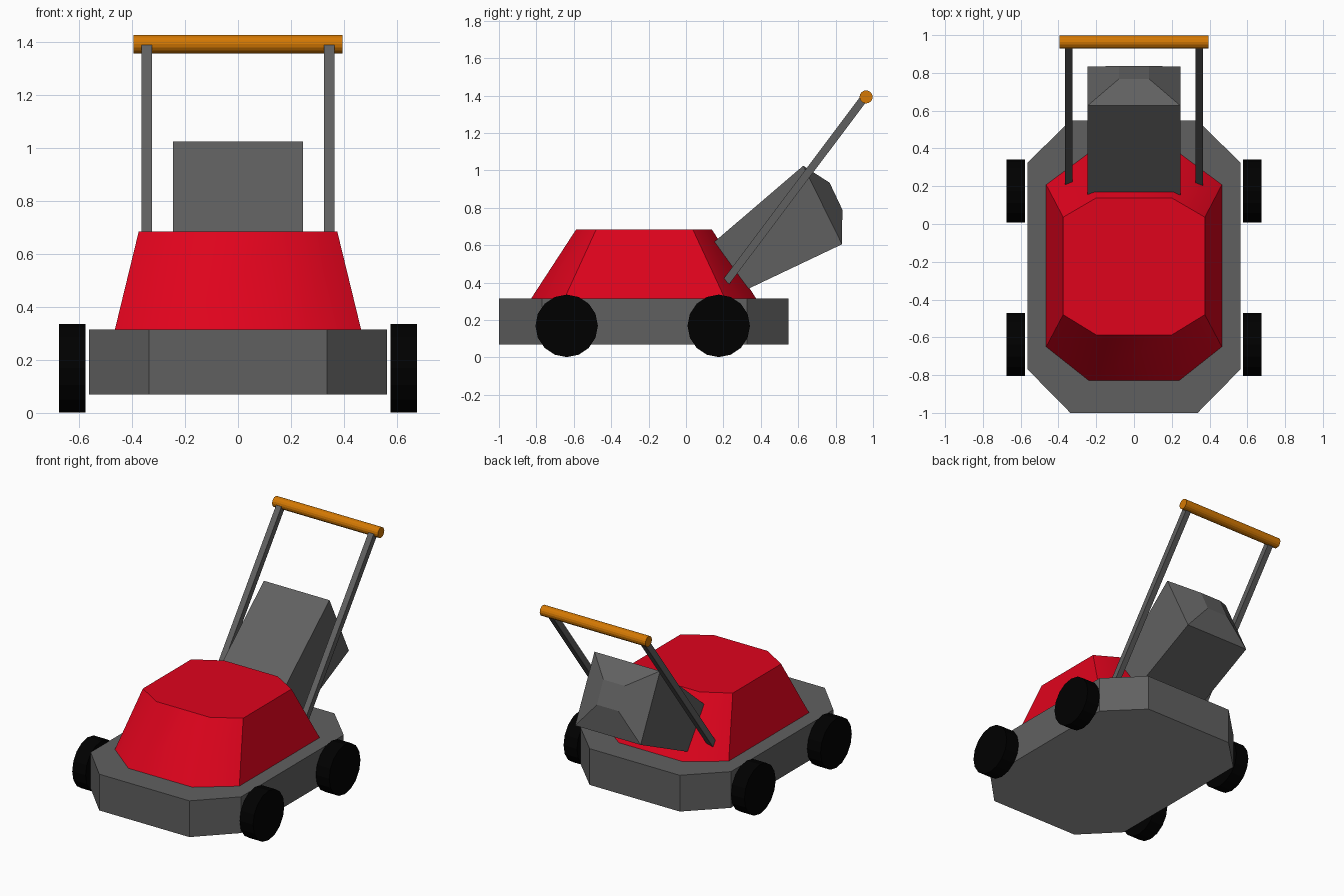
import bpy
import bmesh
from math import radians
from mathutils import Vector, Matrix

default = bpy.data.objects.get("Cube")
if default:
    bpy.data.objects.remove(default)


def material(name, color):
    mat = bpy.data.materials.new(name)
    mat.use_nodes = True
    mat.diffuse_color = (*color, 1)
    mat.node_tree.nodes["Principled BSDF"].inputs["Base Color"].default_value = (*color, 1)
    return mat


grey = material("dark grey", (0.118, 0.118, 0.118))
light_grey = material("light grey", (0.33, 0.33, 0.33))
red = material("red", (0.74, 0.001, 0.012))
black = material("black", (0.0, 0.0, 0.0))
orange = material("orange", (0.66, 0.19, 0.001))


def make_object(name, bm, mat):
    bmesh.ops.recalc_face_normals(bm, faces=bm.faces)
    mesh = bpy.data.meshes.new(name)
    bm.to_mesh(mesh)
    bm.free()
    mesh.materials.append(mat)
    obj = bpy.data.objects.new(name, mesh)
    bpy.context.collection.objects.link(obj)
    return obj


def octagon(half_x, corner_x, front, front_corner, back_corner, back, z):
    """Ring of a rectangle with cut corners."""
    right = [(corner_x, front), (half_x, front_corner), (half_x, back_corner), (corner_x, back)]
    ring = right + [(-x, y) for x, y in reversed(right)]
    return [(x, y, z) for x, y in ring]


def rectangle(half_x, upper, lower):
    """Ring spanning the width between two (y, z) points."""
    return [(-half_x, *upper), (half_x, *upper), (half_x, *lower), (-half_x, *lower)]


def loft(name, rings, mat):
    """Capped skin through rings of equal length."""
    bm = bmesh.new()
    loops = [[bm.verts.new(p) for p in ring] for ring in rings]
    for a, b in zip(loops, loops[1:]):
        for i in range(len(a)):
            j = (i + 1) % len(a)
            bm.faces.new((a[i], a[j], b[j], b[i]))
    bm.faces.new(loops[0])
    bm.faces.new(loops[-1])
    return make_object(name, bm, mat)


def cylinder_x(name, center, radius, length, sides, mat):
    bm = bmesh.new()
    bmesh.ops.create_cone(bm, cap_ends=True, segments=sides, radius1=radius,
                          radius2=radius, depth=length,
                          matrix=Matrix.Translation(center) @ Matrix.Rotation(radians(90), 4, 'Y'))
    return make_object(name, bm, mat)


# Deck with a lighter underside
deck = loft("deck", [octagon(0.563, 0.337, -1, -0.77, 0.325, 0.548, z) for z in (0.07, 0.315)], grey)
deck.data.materials.append(light_grey)
for face in deck.data.polygons:
    face.material_index = int(face.normal.z < -0.5)

# Engine hood, with its ends softly rounded
hood = loft("engine_hood", [
    octagon(0.465, 0.24, -0.828, -0.65, 0.208, 0.375, 0.315),
    octagon(0.375, 0.2, -0.587, -0.48, 0.036, 0.138, 0.685)], red)
bpy.ops.object.select_all(action='DESELECT')
hood.select_set(True)
bpy.context.view_layer.objects.active = hood
bpy.ops.object.shade_smooth_by_angle(angle=radians(36))

# Grass bag with a tapered end
loft("grass_bag", [
    rectangle(0.245, (0.148, 0.615), (0.335, 0.368)),
    rectangle(0.245, (0.627, 1.025), (0.834, 0.605)),
    rectangle(0.08, (0.768, 0.934), (0.836, 0.79))], grey)

# Wheels and handle rods on both sides
low, high = Vector((0, 0.215, 0.405)), Vector((0, 0.961, 1.398))
slope = (high - low).normalized()
across = Vector((0, -slope.z, slope.y)) * 0.021
for side, sign in (("left", 1), ("right", -1)):
    for end, y in (("front", -0.638), ("back", 0.175)):
        cylinder_x(f"{side}_{end}_wheel", (sign * 0.626, y, 0.169), 0.167, 0.1, 16, black)
    rod = [[p + across * t + Vector((sign * 0.345 + s * 0.02, 0, 0))
            for s, t in ((-1, -1), (1, -1), (1, 1), (-1, 1))] for p in (low, high)]
    loft(f"{side}_handle_rod", rod, grey)

# Grip bar
cylinder_x("grip_bar", (0, 0.963, 1.393), 0.035, 0.79, 16, orange)
